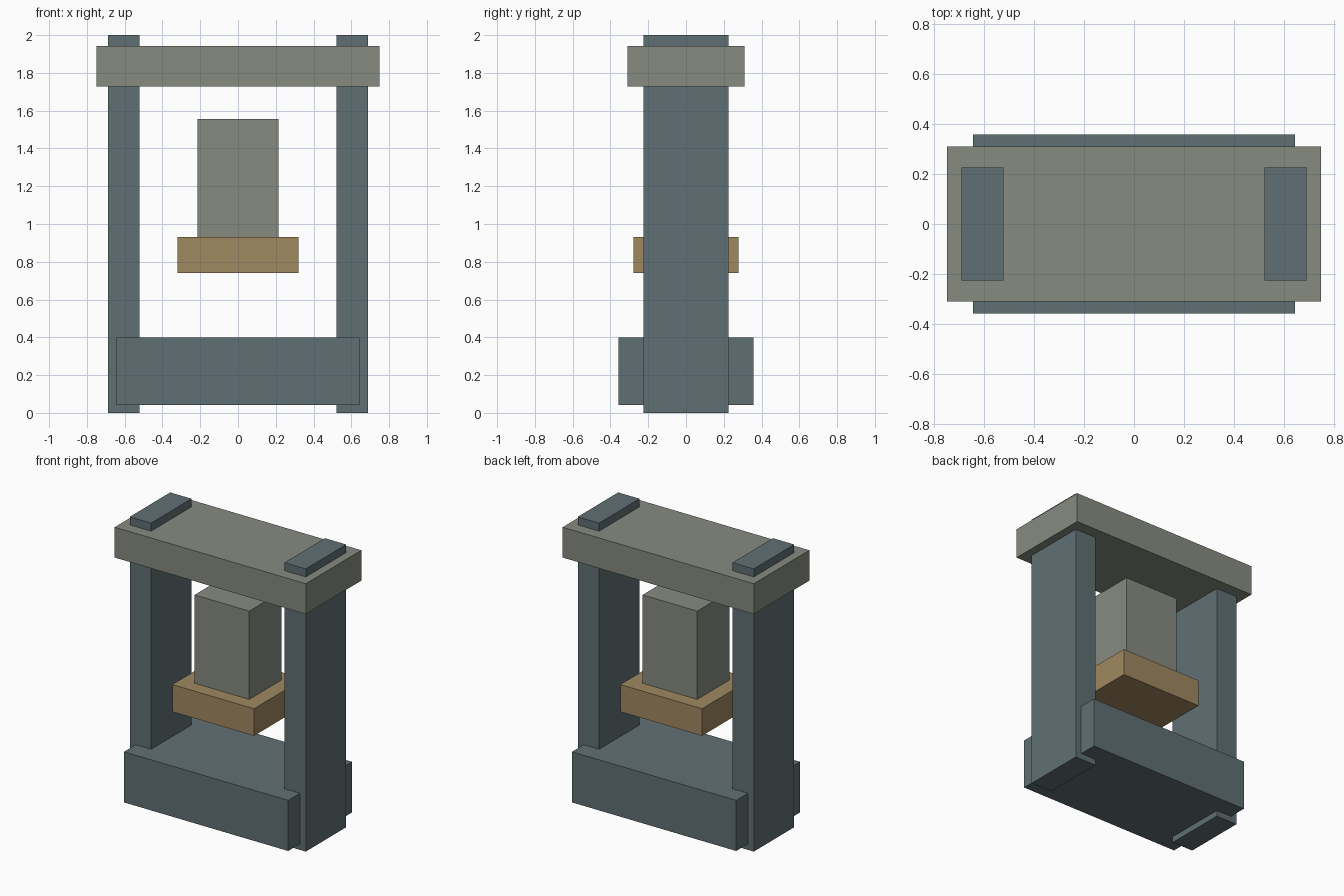
import bpy
import bmesh

if "Cube" in bpy.data.objects:
    bpy.data.objects.remove(bpy.data.objects["Cube"])


def material(name, rgb):
    """Flat colour given as 0-255 sRGB, stored as linear."""
    lin = [((c / 255 + 0.055) / 1.055) ** 2.4 for c in rgb]
    mat = bpy.data.materials.new(name)
    mat.diffuse_color = (*lin, 1.0)
    mat.use_nodes = True
    mat.node_tree.nodes["Principled BSDF"].inputs["Base Color"].default_value = mat.diffuse_color
    return mat


def box(name, x, y, z, mat):
    """Axis-aligned box from (min, max) ranges."""
    bm = bmesh.new()
    bmesh.ops.create_cube(bm, size=1.0)
    for v in bm.verts:
        for i, (lo, hi) in enumerate((x, y, z)):
            v.co[i] = hi if v.co[i] > 0 else lo
    mesh = bpy.data.meshes.new(name)
    bm.to_mesh(mesh)
    bm.free()
    mesh.materials.append(mat)
    obj = bpy.data.objects.new(name, mesh)
    bpy.context.collection.objects.link(obj)
    return obj


slate = material("slate_blue", (96, 112, 116))
grey = material("warm_grey", (134, 139, 128))
tan = material("tan", (159, 136, 96))

# Base block and the two uprights that pass through it
box("base", (-0.643, 0.643), (-0.357, 0.357), (0.042, 0.40), slate)
for side, x in (("left", (-0.689, -0.522)), ("right", (0.522, 0.689))):
    box(f"{side}_column", x, (-0.226, 0.226), (0.0, 2.0), slate)

# Top crossbeam
box("crossbeam", (-0.748, 0.748), (-0.31, 0.31), (1.728, 1.943), grey)

# Ram with its striking plate
box("ram", (-0.214, 0.214), (-0.18, 0.18), (0.932, 1.557), grey)
box("ram_plate", (-0.32, 0.32), (-0.278, 0.278), (0.74, 0.932), tan)
